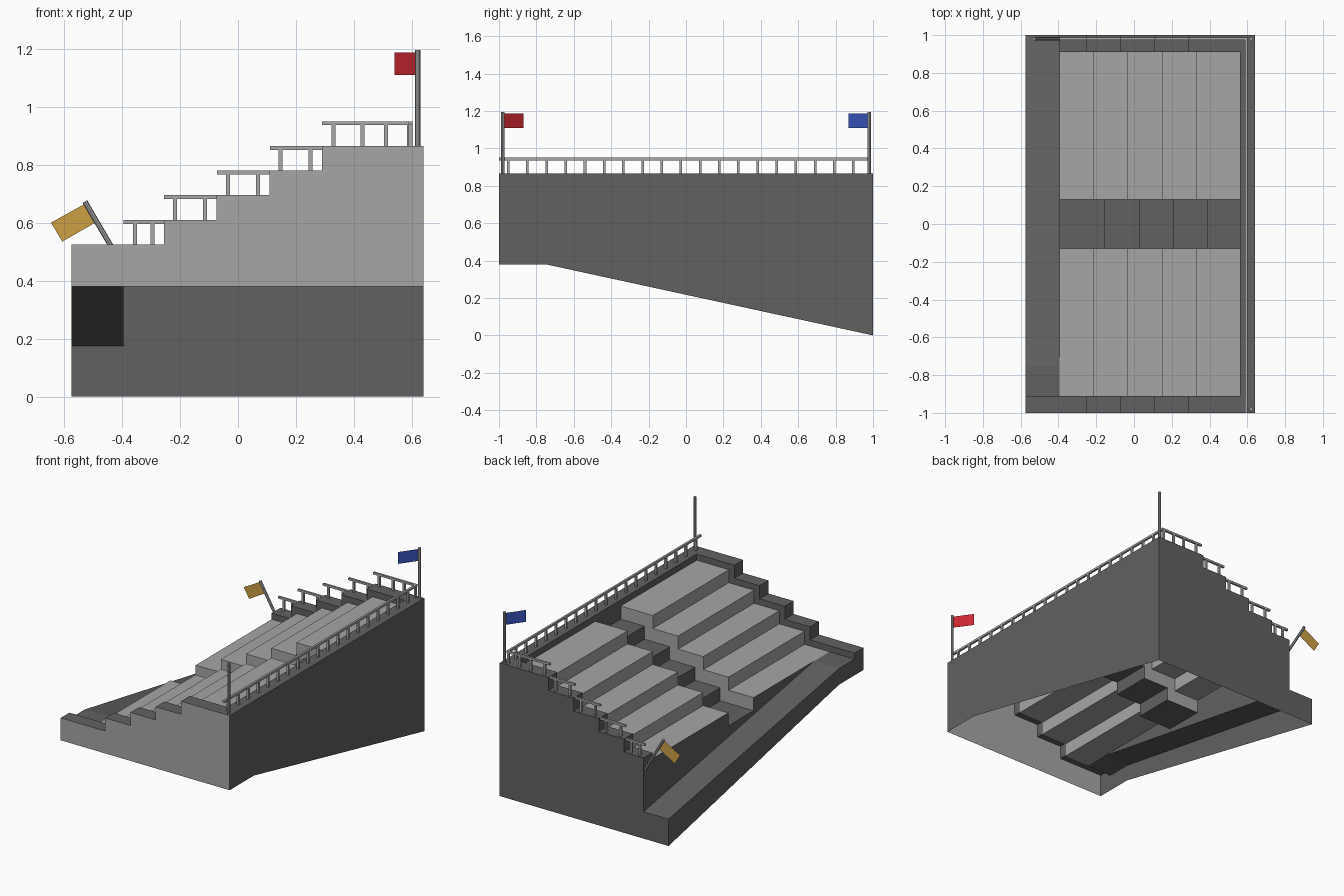
import bpy, bmesh
from mathutils import Vector

if "Cube" in bpy.data.objects:
    bpy.data.objects.remove(bpy.data.objects["Cube"])


def material(name, rgb):
    m = bpy.data.materials.new(name)
    m.diffuse_color = (*rgb, 1)
    m.use_nodes = True
    m.node_tree.nodes["Principled BSDF"].inputs["Base Color"].default_value = m.diffuse_color
    return m


DARK = material("dark_concrete", (0.12, 0.12, 0.12))
LIGHT = material("light_concrete", (0.38, 0.38, 0.38))
METAL = material("rail_metal", (0.4, 0.4, 0.4))
RED = material("red_cloth", (0.6, 0.02, 0.03))
BLUE = material("blue_cloth", (0.04, 0.09, 0.5))
GOLD = material("gold_cloth", (0.6, 0.35, 0.06))


def build(name, polys, mat):
    """Make one object from flat polygons given as point lists."""
    bm = bmesh.new()
    for p in polys:
        bm.faces.new([bm.verts.new(v) for v in p])
    bmesh.ops.remove_doubles(bm, verts=bm.verts, dist=1e-5)
    bmesh.ops.recalc_face_normals(bm, faces=bm.faces)
    me = bpy.data.meshes.new(name)
    bm.to_mesh(me)
    bm.free()
    me.materials.append(mat)
    ob = bpy.data.objects.new(name, me)
    bpy.context.collection.objects.link(ob)
    return ob


def xz(pts, y):
    return [(x, y, z) for x, z in pts]


def yz(pts, x):
    return [(x, y, z) for y, z in pts]


def strip(profile, y0, y1):
    """Sweep an open xz profile along y."""
    return [[(a[0], y0, a[1]), (b[0], y0, b[1]), (b[0], y1, b[1]), (a[0], y1, a[1])]
            for a, b in zip(profile, profile[1:])]


def stairs(first_break, base, start, end):
    """Five treads climbing towards +x."""
    pts = [(start, base)]
    for i in range(4):
        x = first_break + 0.1815 * i
        pts += [(x, base + 0.085 * i), (x, base + 0.085 * (i + 1))]
    return pts + [(end, base + 0.34)]


def bars(name, segs, w, mat, verts=4):
    """Square or round bars between pairs of points."""
    bm = bmesh.new()
    for a, b in segs:
        a, b = Vector(a), Vector(b)
        d = b - a
        q = d.to_track_quat('Z', 'Y')
        r = bmesh.ops.create_cone(bm, cap_ends=True, segments=verts, radius1=w,
                                  radius2=w, depth=d.length)
        if verts == 4:
            from_45 = Vector((1, 0, 0)).rotation_difference(Vector((1, 1, 0)))
            bmesh.ops.rotate(bm, verts=r["verts"], matrix=from_45.to_matrix())
        bmesh.ops.rotate(bm, verts=r["verts"], matrix=q.to_matrix())
        bmesh.ops.translate(bm, verts=r["verts"], vec=(a + b) / 2)
    me = bpy.data.meshes.new(name)
    bm.to_mesh(me)
    bm.free()
    me.materials.append(mat)
    ob = bpy.data.objects.new(name, me)
    bpy.context.collection.objects.link(ob)


XL, XS, XI, XR = -0.575, -0.395, 0.56, 0.64     # left, first row, rear wall inside, right
YS, YA, YL = 0.91, 0.13, -0.75                  # seat end, aisle half width, landing
W0, WT, BT = 0.175, 0.485, 0.38                 # walkway low/high, floor edge height

wall = stairs(-0.255, 0.525, XS, XI)
seat = stairs(-0.215, WT, XS, XI)
aisle = stairs(-0.155, 0.40, XS, XI)
front_wall = [(XL, 0.525)] + wall[1:]
front_floor = [(XL, WT)] + seat[1:]

# Seating rows, two blocks, and the stepped sides facing the aisle
build("seat_rows", strip(seat, -YS, -YA) + strip(seat, YA, YS), LIGHT)
build("aisle_sides", [xz(seat + aisle[::-1], y) for y in (-YA, YA)], LIGHT)
build("aisle_steps", strip(aisle, -YA, YA), DARK)

# Stepped end parapets
build("front_parapet", strip(front_wall, -1, -YS)
      + [xz(front_wall + front_floor[::-1], -YS)], DARK)
build("back_parapet", strip(wall, YS, 1) + [xz(wall + seat[::-1], YS)], DARK)

# Outer walls
build("front_wall", [xz(front_wall + [(XR, 0.865), (XR, BT), (XL, BT)], -1)], LIGHT)
build("back_wall", [xz(wall + [(XR, 0.865), (XR, 0), (XL, 0), (XL, W0), (XS, W0)], 1)], DARK)
build("rear_wall", [
    yz([(-1, BT), (YL, BT), (1, 0), (1, 0.865), (-1, 0.865)], XR),
    [(XI, -1, 0.865), (XR, -1, 0.865), (XR, 1, 0.865), (XI, 1, 0.865)],
    yz([(-YS, 0.865), (YS, 0.865), (YS, 0.825), (YA, 0.825), (YA, 0.74),
        (-YA, 0.74), (-YA, 0.825), (-YS, 0.825)], XI)], DARK)
build("left_wall", [yz([(-1, BT), (YL, BT), (1, 0), (1, W0), (YL, WT), (-YS, WT),
                        (-YS, 0.525), (-1, 0.525)], XL)], DARK)

# Sloping walkway with a flat landing, and the wall below the first row
build("walkway", [
    [(XL, 1, W0), (XS, 1, W0), (XS, YL, WT), (XL, YL, WT)],
    [(XL, YL, WT), (XS, YL, WT), (XS, -YS, WT), (XL, -YS, WT)]], DARK)
build("walkway_wall", [yz([(1, W0), (1, 0.525), (YS, 0.525), (YS, WT), (YA, WT),
                           (YA, 0.40), (-YA, 0.40), (-YA, WT), (YL, WT)], XS)], DARK)

# Handrails on the back parapet, one per step
rails, posts = [], []
ends = [-0.395, -0.255, -0.072, 0.11, 0.29, 0.60]
post_x = [(-0.355, -0.295), (-0.217, -0.114), (-0.035, 0.069), (0.147, 0.25),
          (0.33, 0.43, 0.51, 0.59)]
for i, xs in enumerate(post_x):
    z = 0.525 + 0.085 * i
    rails.append(((ends[i], 0.98, z + 0.078), (ends[i + 1], 0.98, z + 0.078)))
    posts += [((x, 0.98, z), (x, 0.98, z + 0.078)) for x in xs]

# Long rear handrail
rails.append(((0.595, -1, 0.943), (0.595, 0.985, 0.943)))
posts += [((0.595, -0.95 + 0.1025 * i, 0.865), (0.595, -0.95 + 0.1025 * i, 0.943))
          for i in range(19)]
bars("handrails", rails, 0.0095, METAL)
bars("rail_posts", posts, 0.0095, METAL)

# Flagpoles and flags
bars("flagpoles", [((0.62, -0.98, 0.865), (0.62, -0.98, 1.195)),
                   ((0.62, 0.98, 0.865), (0.62, 0.98, 1.195)),
                   ((-0.39, 0.98, 0.437), (-0.528, 0.98, 0.673))], 0.009, METAL, 8)
for name, s, mat in (("red_flag", -1, RED), ("blue_flag", 1, BLUE)):
    build(name, [[(0.615, s * 0.975, 1.11), (0.54, s * 0.87, 1.11),
                  (0.54, s * 0.87, 1.187), (0.615, s * 0.975, 1.187)]], mat)
build("gold_flag", [xz([(-0.53, 0.664), (-0.645, 0.6), (-0.606, 0.535), (-0.492, 0.6)],
                       0.98)], GOLD)
